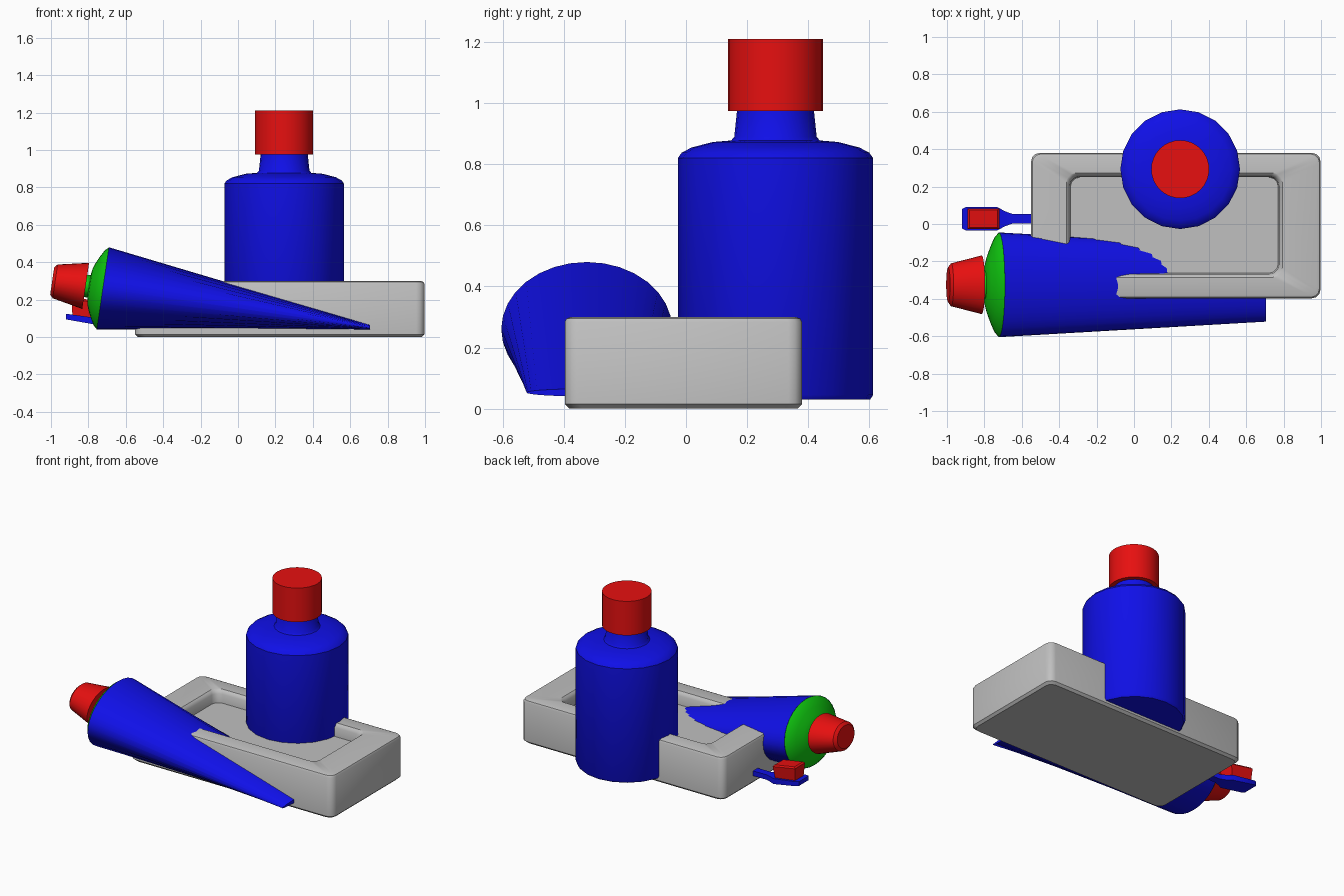
import bpy, bmesh, math
from mathutils import Vector

if "Cube" in bpy.data.objects:
    bpy.data.objects.remove(bpy.data.objects["Cube"])


def material(name, rgb):
    m = bpy.data.materials.new(name)
    m.diffuse_color = (*rgb, 1)
    m.use_nodes = True
    m.node_tree.nodes["Principled BSDF"].inputs["Base Color"].default_value = m.diffuse_color
    return m


GREY = material("dish grey", (0.53, 0.53, 0.53))
BLUE = material("plastic blue", (0.005, 0.005, 0.8))
RED = material("cap red", (0.8, 0.005, 0.005))
GREEN = material("shoulder green", (0.005, 0.6, 0.005))


def loft(name, rings, mat, angle=35):
    """Skin a stack of equal-length closed rings and cap both ends."""
    bm = bmesh.new()
    vs = [[bm.verts.new(p) for p in r] for r in rings]
    n = len(vs[0])
    for a, b in zip(vs, vs[1:]):
        for i in range(n):
            j = (i + 1) % n
            bm.faces.new((a[i], a[j], b[j], b[i]))
    bm.faces.new(vs[0][::-1])
    bm.faces.new(vs[-1])
    bmesh.ops.recalc_face_normals(bm, faces=bm.faces)
    me = bpy.data.meshes.new(name)
    bm.to_mesh(me)
    bm.free()
    me.materials.append(mat)
    ob = bpy.data.objects.new(name, me)
    bpy.context.collection.objects.link(ob)
    bpy.ops.object.select_all(action='DESELECT')
    bpy.context.view_layer.objects.active = ob
    ob.select_set(True)
    bpy.ops.object.shade_smooth_by_angle(angle=math.radians(angle))
    return ob


def ellipse(c, u, v, n=32):
    c, u, v = Vector(c), Vector(u), Vector(v)
    return [c + u * math.cos(2 * math.pi * i / n) + v * math.sin(2 * math.pi * i / n)
            for i in range(n)]


def rounded_rect(x0, x1, y0, y1, r, z, seg=3):
    pts = []
    corners = ((x1 - r, y1 - r), (x0 + r, y1 - r), (x0 + r, y0 + r), (x1 - r, y0 + r))
    for k, (cx, cy) in enumerate(corners):
        for i in range(seg + 1):
            a = math.pi / 2 * (k + i / seg)
            pts.append((cx + r * math.cos(a), cy + r * math.sin(a), z))
    return pts


# Soap dish: outer wall, rounded rim, shallow recess
outer = [(0.015, 0), (0, 0.015), (0, 0.283), (0.006, 0.295), (0.02, 0.3)]
inner = [(0, 0.3), (0.009, 0.292), (0.018, 0.275), (0.022, 0.215)]
loft("soap_dish",
     [rounded_rect(-0.55 + d, 0.997 - d, -0.397 + d, 0.38 - d, 0.045, z) for d, z in outer] +
     [rounded_rect(-0.362 + d, 0.793 - d, -0.285 + d, 0.272 - d, 0.05, z) for d, z in inner],
     GREY)


# Bottle and its cap
def turned(name, profile, mat, n):
    loft(name, [ellipse((0.247, 0.293, z), (r, 0, 0), (0, r, 0), n) for r, z in profile], mat)


turned("bottle", [(0.31, 0.03), (0.32, 0.045), (0.32, 0.82), (0.307, 0.838), (0.275, 0.855),
                  (0.205, 0.873), (0.145, 0.878), (0.135, 0.89), (0.125, 0.985)], BLUE, 20)
turned("bottle_cap", [(0.155, 0.975), (0.155, 1.21)], RED, 32)

# Paste tube, lying tilted: oval shoulder end tapering to a flat crimp
BASE, AXIS = Vector((-0.7225, -0.325, 0.26)), Vector((-0.989, 0, 0.146))


def tube_ring(d, s):
    return ellipse(BASE + AXIS * d, (0, 0.28 * s, 0), (0.0325 * s, 0, 0.22 * s))


loft("tube_body", [tube_ring(0, 1),
                   ellipse((0.705, -0.325, 0.0525), (0, 0.197, 0), (0, 0, 0.0125))], BLUE)
loft("tube_shoulder", [tube_ring(d, s) for d, s in
                       ((0, 0.995), (0.02, 0.91), (0.04, 0.75), (0.06, 0.56), (0.07, 0.43),
                        (0.075, 0.27), (0.105, 0.27))], GREEN)
loft("tube_cap", [tube_ring(d, s) for d, s in
                  ((0.093, 0.56), (0.258, 0.41), (0.274, 0.33))], RED)

# Toothbrush: flat head and handle running into the dish
brush = [(-0.92, 0.052, 0.095, 0.124), (-0.9, 0.062, 0.091, 0.122), (-0.73, 0.062, 0.061, 0.098),
         (-0.69, 0.04, 0.058, 0.094), (-0.65, 0.026, 0.056, 0.09), (-0.45, 0.026, 0.054, 0.088),
         (0.4, 0.04, 0.045, 0.09)]
loft("toothbrush_handle",
     [[(x, 0.028 + sy * w, z) for sy, z in ((-1, z0), (1, z0), (1, z1), (-1, z1))]
      for x, w, z0, z1 in brush], BLUE)

# Bristle block, following the slope of the head
loft("toothbrush_bristles",
     [[(x, y, z + (-0.8 - x) * 0.17)
       for x, y in ((x0, 0.028 - w), (x1, 0.028 - w), (x1, 0.028 + w), (x0, 0.028 + w))]
      for x0, x1, w, z in ((-0.885, -0.735, 0.045, 0.095), (-0.89, -0.72, 0.055, 0.19),
                           (-0.88, -0.73, 0.047, 0.2))], RED)
